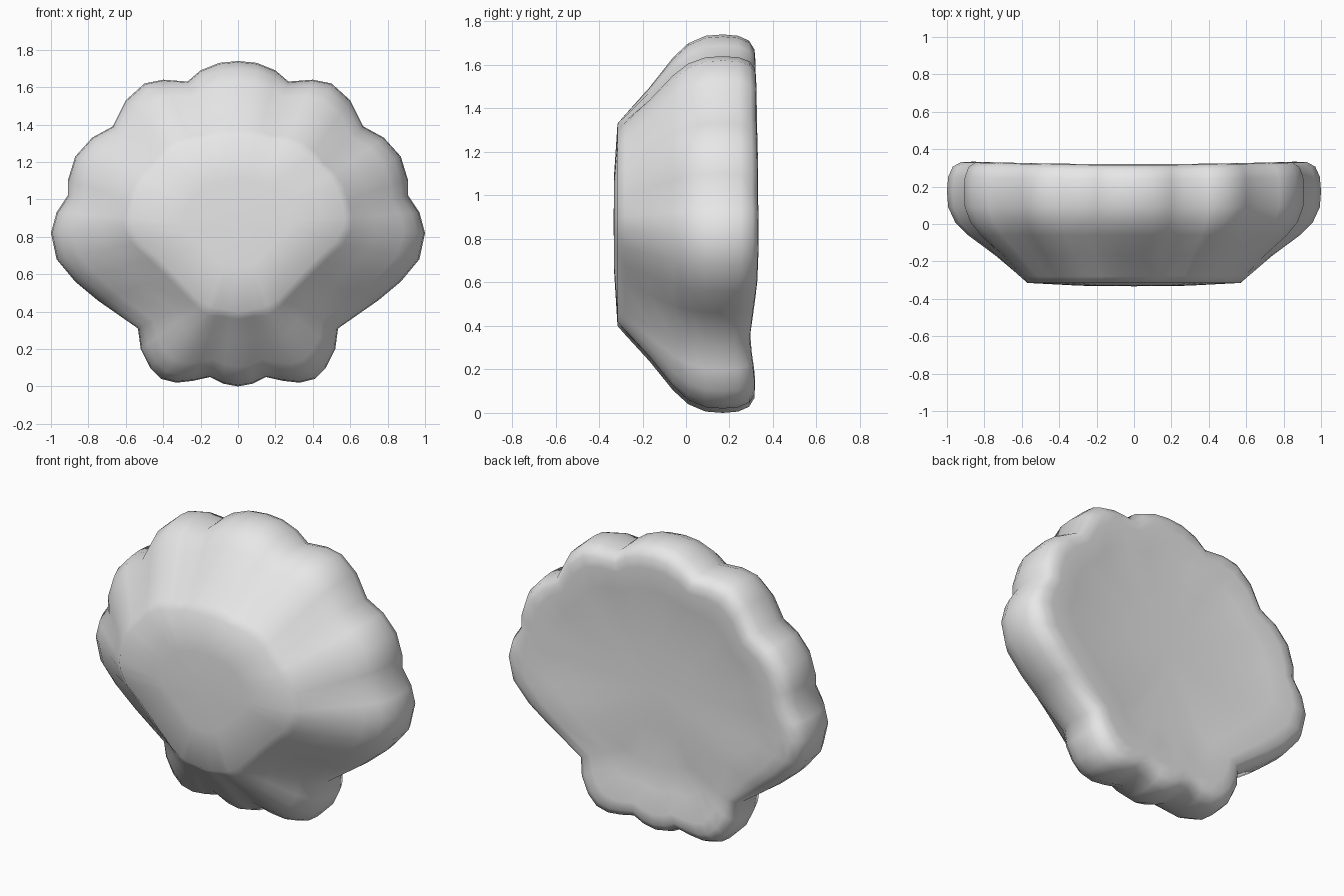
import bpy, bmesh, math

if "Cube" in bpy.data.objects:
    bpy.data.objects.remove(bpy.data.objects["Cube"])

# Right half of the scalloped rim, from top to bottom (x, z)
RIM = [(0, 1.74), (.1, 1.73), (.2, 1.69), (.27, 1.63), (.4, 1.64), (.5, 1.62),
       (.6, 1.53), (.67, 1.39), (.78, 1.33), (.87, 1.23), (.91, 1.1), (.91, 1.02),
       (.97, .93), (1, .82), (.97, .68), (.87, .56), (.75, .46), (.535, .31),
       (.52, .2), (.47, .1), (.41, .04), (.33, .02), (.24, .03), (.15, .05),
       (.08, .015), (0, 0)]
# Matching half outline of the flat front
FLAT = [(0, 1.33), (.06, 1.33), (.12, 1.325), (.17, 1.31), (.25, 1.30), (.32, 1.28),
        (.39, 1.23), (.44, 1.17), (.49, 1.12), (.53, 1.06), (.555, .99), (.565, .95),
        (.57, .90), (.565, .85), (.52, .77), (.43, .69), (.34, .60), (.22, .47),
        (.19, .45), (.17, .44), (.15, .43), (.13, .42), (.1, .415), (.07, .41),
        (.04, .405), (0, .40)]
# Depth sections, front to back: (y, blend from flat outline to rim)
SECTIONS = [(-.315, 0), (-.28, .1), (-.17, .4), (-.06, .74), (.01, .9), (.09, .985),
            (.17, 1), (.24, .985), (.29, .93), (.315, .83), (.32, .68), (.308, .35), (.295, 0)]
CENTRE_Z = .88


def mirrored(half):
    return half + [(-x, z) for x, z in half[-2:0:-1]]


def back_offset(x, y, z):
    # The back edge dips at the hinge and flares at the widest ribs
    w = max(0, min(1, (y - .1) / .2))
    return w * (.018 * abs(x) ** 2 - .028 * math.exp(-((z - .36) / .15) ** 2))


rim, flat = mirrored(RIM), mirrored(FLAT)
bm = bmesh.new()


def add_ring(y, t, scale=1):
    ring = []
    for (rx, rz), (fx, fz) in zip(rim, flat):
        x = (fx + (rx - fx) * t) * scale
        z = CENTRE_Z + (fz + (rz - fz) * t - CENTRE_Z) * scale
        ring.append(bm.verts.new((x, y + back_offset(x, y, z), z)))
    return ring


# Body sections, with a gently domed front and dished back
rings = [add_ring(-.33, 0, .5)]
rings += [add_ring(y, t) for y, t in SECTIONS]
rings.append(add_ring(.287, 0, .5))
n = len(rim)
for a, b in zip(rings, rings[1:]):
    for i in range(n):
        j = (i + 1) % n
        bm.faces.new((a[i], a[j], b[j], b[i]))
for ring, y in ((rings[0], -.333), (rings[-1], .284)):
    centre = bm.verts.new((0, y, CENTRE_Z))
    for i in range(n):
        bm.faces.new((ring[i], ring[(i + 1) % n], centre))
bmesh.ops.recalc_face_normals(bm, faces=bm.faces)

mesh = bpy.data.meshes.new("scallop_shell")
bm.to_mesh(mesh)
bm.free()
mesh.shade_smooth()

grey = bpy.data.materials.new("light grey")
grey.diffuse_color = (.8, .8, .8, 1)
grey.use_nodes = True
grey.node_tree.nodes["Principled BSDF"].inputs["Base Color"].default_value = grey.diffuse_color
mesh.materials.append(grey)
shell = bpy.data.objects.new("scallop_shell", mesh)
bpy.context.collection.objects.link(shell)
